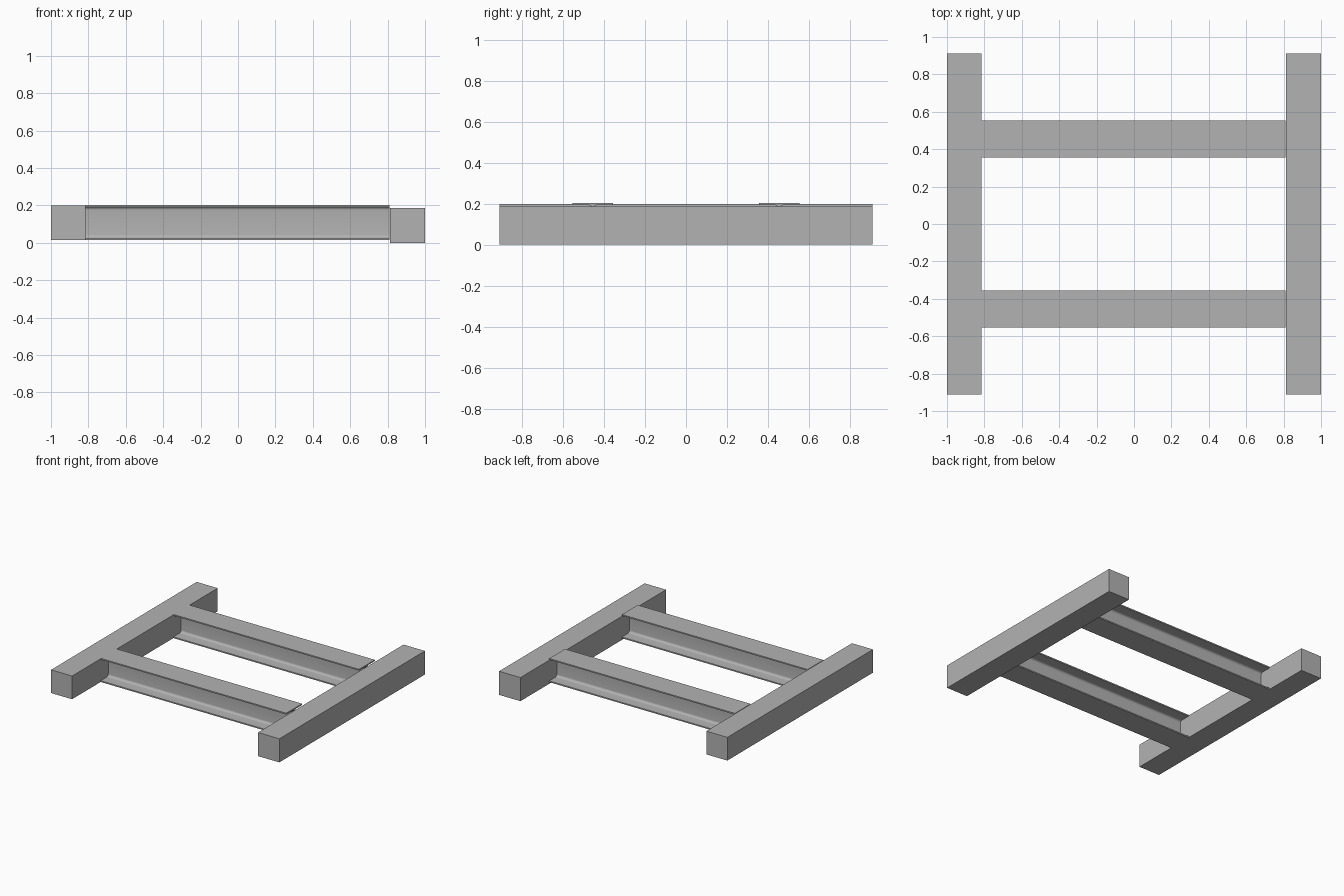
import bpy
import math

cube = bpy.data.objects.get("Cube")
if cube:
    bpy.data.objects.remove(cube, do_unlink=True)

steel = bpy.data.materials.new("grey steel")
steel.use_nodes = True
grey = (0.45, 0.45, 0.45, 1)
steel.diffuse_color = grey
steel.node_tree.nodes["Principled BSDF"].inputs["Base Color"].default_value = grey


def extrude_x(name, profile, x0, x1):
    """Closed solid swept along x from a counter-clockwise (y, z) profile."""
    n = len(profile)
    verts = [(x, y, z) for x in (x0, x1) for y, z in profile]
    faces = [(i, (i + 1) % n, n + (i + 1) % n, n + i) for i in range(n)]
    faces += [tuple(reversed(range(n))), tuple(range(n, 2 * n))]
    mesh = bpy.data.meshes.new(name)
    mesh.from_pydata(verts, [], faces)
    mesh.materials.append(steel)
    obj = bpy.data.objects.new(name, mesh)
    bpy.context.collection.objects.link(obj)
    return obj


def i_section(yc, zc, width, height, flange, web, radius, steps=6):
    """Wide-flange section with rounded roots between web and flanges."""
    w, h, t = width / 2, height / 2, web / 2
    root = []
    for i in range(steps + 1):
        a = math.pi / 2 * (1 + i / steps)
        root.append((t + radius + radius * math.cos(a),
                     h - flange - radius + radius * math.sin(a)))
    upper = [(w, h), (w, h - flange)] + root
    right = [(y, -z) for y, z in upper] + upper[::-1]
    left = [(-y, -z) for y, z in right]
    return [(yc + y, zc + z) for y, z in right + left]


def rectangle(y, z0, z1):
    return [(-y, z0), (y, z0), (y, z1), (-y, z1)]


# Side rails: the left one rests lower than the right one
extrude_x("left_rail", rectangle(0.911, 0, 0.187), 0.813, 1)
extrude_x("right_rail", rectangle(0.911, 0.0145, 0.1985), -1, -0.816)

# Cross beams
for name, y in (("front_cross_beam", -0.455), ("back_cross_beam", 0.455)):
    section = i_section(y, 0.1085, 0.197, 0.188, 0.01, 0.0065, 0.018)
    beam = extrude_x(name, section, -0.816, 0.811)
    bpy.ops.object.select_all(action='DESELECT')
    beam.select_set(True)
    bpy.context.view_layer.objects.active = beam
    bpy.ops.object.shade_smooth_by_angle(angle=math.radians(30))
